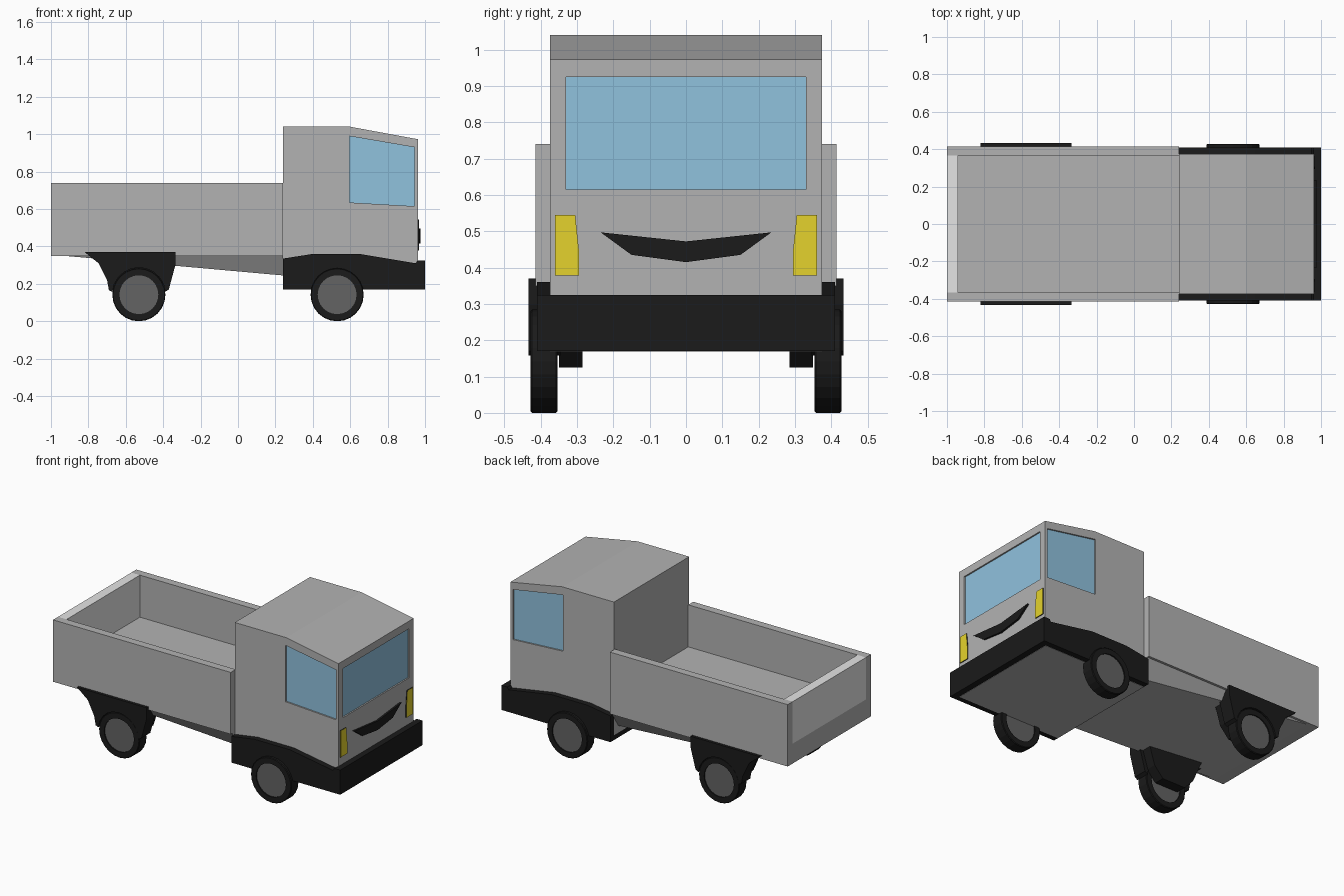
import bpy, bmesh, math
from mathutils import Vector

if "Cube" in bpy.data.objects:
    bpy.data.objects.remove(bpy.data.objects["Cube"])


def material(name, r, g, b):
    m = bpy.data.materials.new(name)
    m.diffuse_color = (r, g, b, 1)
    m.use_nodes = True
    m.node_tree.nodes["Principled BSDF"].inputs["Base Color"].default_value = m.diffuse_color
    return m


GREY = material("body grey", 0.45, 0.45, 0.45)
LIGHT = material("light grey", 0.78, 0.78, 0.78)
DARK = material("dark grey", 0.125, 0.125, 0.125)
BLACK = material("black", 0.0105, 0.0105, 0.0105)
BLUE = material("glass blue", 0.28, 0.54, 0.73)
YELLOW = material("lamp yellow", 0.78, 0.65, 0.026)


def finish(name, bm, mat, mirror=False):
    bmesh.ops.recalc_face_normals(bm, faces=bm.faces)
    me = bpy.data.meshes.new(name)
    bm.to_mesh(me)
    bm.free()
    me.materials.append(mat)
    ob = bpy.data.objects.new(name, me)
    bpy.context.collection.objects.link(ob)
    if mirror:
        ob.modifiers.new("mirror", 'MIRROR').use_axis = (False, True, False)
    return ob


def prism(name, pts, a, b, mat, axis='y', mirror=False):
    """Extrude an (x,z) profile along y, or a (y,z) profile along x."""
    bm = bmesh.new()
    put = (lambda p, d: (p[0], d, p[1])) if axis == 'y' else (lambda p, d: (d, p[0], p[1]))
    face = bm.faces.new([bm.verts.new(put(p, a)) for p in pts])
    new = bmesh.ops.extrude_face_region(bm, geom=[face])["geom"]
    step = Vector((0, b - a, 0)) if axis == 'y' else Vector((b - a, 0, 0))
    bmesh.ops.translate(bm, vec=step, verts=[v for v in new if isinstance(v, bmesh.types.BMVert)])
    return finish(name, bm, mat, mirror)


def box(name, x0, x1, y0, y1, z0, z1, mat, mirror=False):
    return prism(name, [(x0, z0), (x1, z0), (x1, z1), (x0, z1)], y0, y1, mat, 'y', mirror)


def lathe(name, profile, cx, cy, cz, mat, closed, steps=24):
    """Spin a (radius, y) profile round the axle."""
    bm = bmesh.new()
    vs = [bm.verts.new((cx + r, cy + y, cz)) for r, y in profile]
    edges = [bm.edges.new(e) for e in zip(vs, vs[1:] + (vs[:1] if closed else []))]
    bmesh.ops.spin(bm, geom=vs + edges, cent=(cx, cy, cz), axis=(0, 1, 0),
                   angle=math.tau, steps=steps, use_merge=True)
    bmesh.ops.remove_doubles(bm, verts=bm.verts, dist=1e-5)
    return finish(name, bm, mat, True)


# load bed
box("bed_floor", -1, 0.24, -0.415, 0.415, 0.35, 0.475, GREY)
box("bed_side", -1, 0.24, 0.365, 0.415, 0.475, 0.74, GREY, True)
box("tailgate", -1, -0.94, -0.365, 0.365, 0.475, 0.74, LIGHT)
under = prism("bed_underside", [(-0.93, 0.35), (0.24, 0.35), (0.24, 0.245)], -0.40, 0.40, GREY)
for v in under.data.vertices:  # sides lean inwards below
    if v.co.z < 0.3:
        v.co.y *= 0.83

# cab with recessed windows
cab = prism("cab", [(0.24, 0.2), (0.963, 0.2), (0.963, 0.973), (0.6, 1.04), (0.24, 1.04)],
            -0.375, 0.375, GREY)
side_win = [(0.595, 0.635), (0.945, 0.615), (0.945, 0.93), (0.595, 0.99)]
front_win = [(-0.33, 0.615), (0.33, 0.615), (0.33, 0.925), (-0.33, 0.925)]
cutters = [prism("side_window_cutter_a", side_win, 0.363, 0.45, GREY),
           prism("side_window_cutter_b", side_win, -0.45, -0.363, GREY),
           prism("windscreen_cutter", front_win, 0.95, 1.05, GREY, 'x')]
for c in cutters:
    c.hide_render = True
    c.hide_viewport = True
    cut = cab.modifiers.new("window recess", 'BOOLEAN')
    cut.operation, cut.solver, cut.object = 'DIFFERENCE', 'EXACT', c
prism("side_window", side_win, 0.359, 0.366, BLUE, 'y', True)
prism("windscreen", front_win, 0.947, 0.954, BLUE, 'x')

# face details
lamp = [(0.36, 0.378), (0.36, 0.545), (0.305, 0.545), (0.295, 0.45), (0.295, 0.378)]
prism("headlight_base", lamp, 0.955, 0.968, BLACK, 'x', True)
prism("headlight", lamp, 0.968, 0.969, YELLOW, 'x', True)
prism("grille", [(-0.235, 0.497), (0, 0.472), (0.235, 0.497), (0.15, 0.435), (0, 0.415), (-0.15, 0.435)],
      0.955, 0.975, BLACK, 'x')

# lower cab trim with bumper, and floor plate below it
prism("bumper_trim", [(0.24, 0.17), (1, 0.17), (1, 0.325), (0.96, 0.325), (0.95, 0.31),
                      (0.65, 0.36), (0.4, 0.36), (0.24, 0.335)], -0.41, 0.41, BLACK)
box("cab_floor_plate", 0.242, 0.96, -0.375, 0.375, 0.1685, 0.2, GREY)

# rear wheel arches and inner brackets
arc = [(-0.53 + 0.142 * math.cos(t), 0.145 + 0.142 * math.sin(t))
       for t in (math.radians(5 + 17 * i) for i in range(11))]
prism("rear_arch", [(-0.69, 0.165), (-0.7, 0.22), (-0.745, 0.31), (-0.82, 0.37), (-0.335, 0.37),
                    (-0.335, 0.3), (-0.37, 0.17)] + arc, 0.345, 0.433, BLACK, 'y', True)
prism("rear_bracket", [(-0.74, 0.35), (-0.34, 0.35), (-0.39, 0.19), (-0.45, 0.125),
                       (-0.61, 0.125), (-0.67, 0.19)], 0.285, 0.35, BLACK, 'y', True)

# wheels
for label, x in (("front", 0.53), ("rear", -0.53)):
    lathe(label + "_tyre", [(0.104, -0.037), (0.138, -0.037), (0.142, -0.033), (0.142, 0.033),
                            (0.138, 0.037), (0.104, 0.037)], x, 0.391, 0.142, BLACK, True)
    lathe(label + "_hub", [(0, -0.03), (0.106, -0.03), (0.106, 0.03), (0, 0.03)],
          x, 0.391, 0.142, DARK, False)
